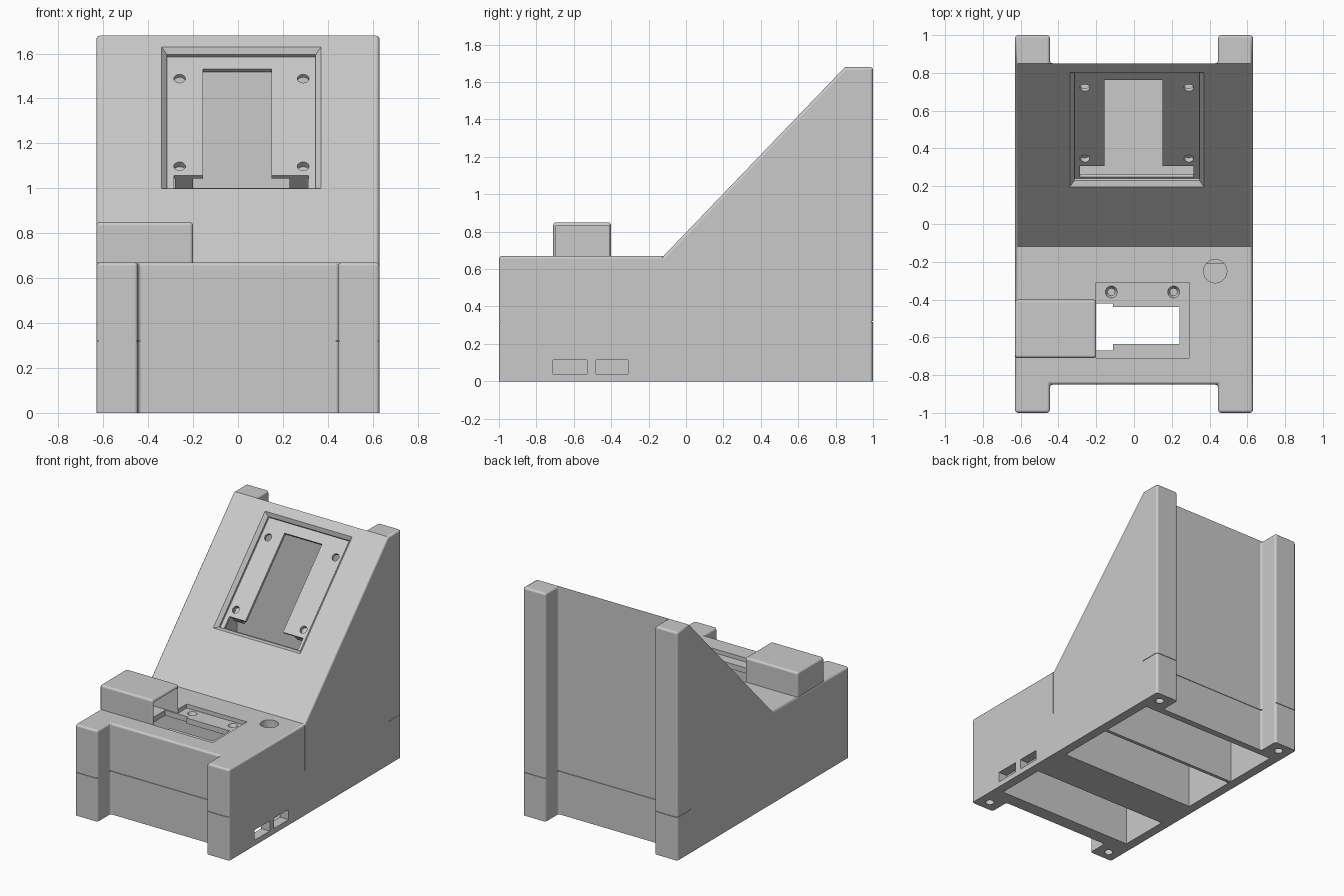
import bpy, bmesh, math
from mathutils import Matrix, Vector

old = bpy.data.objects.get("Cube")
if old:
    bpy.data.objects.remove(old, do_unlink=True)

COLOUR = (0.59, 0.59, 0.59, 1)
grey = bpy.data.materials.new("light grey plastic")
grey.use_nodes = True
grey.diffuse_color = COLOUR
grey.node_tree.nodes["Principled BSDF"].inputs["Base Color"].default_value = COLOUR

W, LEG, DECK, TOP = 0.63, 0.445, 0.67, 1.68


def finish(bm, name):
    bmesh.ops.recalc_face_normals(bm, faces=bm.faces)
    mesh = bpy.data.meshes.new(name)
    bm.to_mesh(mesh)
    bm.free()
    obj = bpy.data.objects.new(name, mesh)
    mesh.materials.append(grey)
    bpy.context.collection.objects.link(obj)
    return obj


def prism(name, points, offset):
    bm = bmesh.new()
    face = bm.faces.new([bm.verts.new(p) for p in points])
    side = bmesh.ops.extrude_face_region(bm, geom=[face])["geom"]
    verts = [v for v in side if isinstance(v, bmesh.types.BMVert)]
    bmesh.ops.translate(bm, verts=verts, vec=offset)
    return finish(bm, name)


def box(name, x, y, z, frame=Matrix(), taper=0):
    # taper moves the upper rim outward on every side
    bm = bmesh.new()
    rims = []
    for height, grow in ((z[0], 0), (z[1], taper)):
        x0, x1, y0, y1 = x[0] - grow, x[1] + grow, y[0] - grow, y[1] + grow
        rims.append([bm.verts.new(frame @ Vector((a, b, height)))
                     for a, b in ((x0, y0), (x1, y0), (x1, y1), (x0, y1))])
    low, high = rims
    bm.faces.new(low)
    bm.faces.new(high)
    for i in range(4):
        bm.faces.new((low[i - 1], low[i], high[i], high[i - 1]))
    return finish(bm, name)


def apply(obj, mod):
    bpy.context.view_layer.objects.active = obj
    bpy.ops.object.modifier_apply(modifier=mod.name)


def boolean(obj, tool, operation="DIFFERENCE"):
    mod = obj.modifiers.new("cut", "BOOLEAN")
    mod.operation, mod.solver, mod.object = operation, "EXACT", tool
    apply(obj, mod)
    bpy.data.objects.remove(tool, do_unlink=True)


def cut(obj, *ranges, **options):
    boolean(obj, box("cutter", *ranges, **options))


def drill(obj, x, y, z, r, depth, frame=Matrix(), flare=1):
    bm = bmesh.new()
    bmesh.ops.create_cone(bm, cap_ends=True, segments=24, radius1=r, radius2=r * flare, depth=depth,
                          matrix=frame @ Matrix.Translation((x, y, z)))
    boolean(obj, finish(bm, "drill"))


def round_edges(obj, width):
    mod = obj.modifiers.new("round", "BEVEL")
    mod.width, mod.segments, mod.limit_method = width, 3, "ANGLE"
    mod.angle_limit = math.radians(50)
    apply(obj, mod)


# Housing: side profile crossed with the footprint that leaves four corner posts
profile = [(-1, -0.1), (1, -0.1), (1, TOP), (0.85, TOP), (-0.12, DECK), (-1, DECK)]
housing = prism("housing", [(-W, y, z) for y, z in profile], (2 * W, 0, 0))
post = [(W + 0.1, 1.1), (LEG, 1.1), (LEG, 0.85)]
plan = []
for sx, sy, step in ((1, 1, 1), (-1, 1, -1), (-1, -1, 1), (1, -1, -1)):
    plan += [(sx * x, sy * y, -0.3) for x, y in post[::step]]
boolean(housing, prism("footprint", plan, (0, 0, 3)), "INTERSECT")
round_edges(housing, 0.016)
cut(housing, (-2, 2), (-2, 2), (-0.5, 0))

# Hollow display chamber behind the slope
chamber = [(0, 0.39), (0.8, 0.39), (0.8, 1.541), (0, 0.7085)]
boolean(housing, prism("chamber", [(-0.57, y, z) for y, z in chamber], (1.14, 0, 0)))

# Bays open from below; the front one widens above its floor plate
for y, top in (((-0.75, -0.37), 0.6), ((-0.07, 0.355), 0.35), ((0.38, 0.8), 0.35)):
    cut(housing, (-0.56, 0.56), y, (-0.1, top))
cut(housing, (-0.56, 0.56), (-0.5, -0.21), (0.035, 0.6))

# Display recess with a chamfered rim, in a frame lying on the slope
slope = math.atan2(TOP - DECK, 0.97)
tilt = Matrix.Translation((0, -0.12, DECK)) @ Matrix.Rotation(slope, 4, "X")
cut(housing, (-0.316, 0.346), (0.481, 1.306), (-0.024, 0.016), frame=tilt, taper=0.04)
cut(housing, (-0.316, 0.346), (0.481, 1.306), (-0.04, 0.01), frame=tilt)

# Pads behind the lower mounting holes, then the opening, cable slot and holes
for x in ((-0.28, -0.2), (0.23, 0.31)):
    boolean(housing, box("pad", x, (0.53, 0.7), (-0.12, -0.05), tilt), "UNION")
cut(housing, (-0.155, 0.15), (0.55, 1.233), (-0.08, 0.02), frame=tilt)
cut(housing, (-0.285, 0.315), (0.49, 0.575), (-0.13, 0.02), frame=tilt)
for x in (-0.26, 0.29):
    for u in (0.632, 1.173):
        drill(housing, x, u, -0.03, 0.026, 0.08, tilt)

# Deck window with its slot, countersunk screw holes and button hole
cut(housing, (-0.201, 0.29), (-0.71, -0.31), (0.64, 0.8))
cut(housing, (-0.3, 0.24), (-0.635, -0.44), (0.5, 0.8))
cut(housing, (-0.3, -0.11), (-0.67, -0.42), (0.5, 0.8))
for x in (-0.12, 0.21):
    drill(housing, x, -0.36, 0.63, 0.02, 0.03, flare=1.7)
drill(housing, 0.43, -0.25, 0.65, 0.062, 0.3)

# Side ports and mounting holes under the posts
for y in ((-0.71, -0.53), (-0.48, -0.31)):
    cut(housing, (0.5, 0.8), y, (0.04, 0.115))
for x in (-0.54, 0.54):
    for y in (-0.92, 0.92):
        drill(housing, x, y, 0, 0.03, 0.12)

# Fine joint grooves between the base and the upper shell
SEAM = (0.317, 0.323)
for s in (-1, 1):
    cut(housing, (-1, 1), sorted((s * 1.1, s * 0.995)), SEAM)
    cut(housing, (-LEG, LEG), sorted((s * 0.9, s * 0.845)), SEAM)
    side = sorted((s * 0.7, s * 0.626))
    cut(housing, side, (0.85, 1.1), SEAM)
cut(housing, (0.626, 0.7), (-0.128, -0.122), (0.33, 0.672))

# Raised slot cover on the deck, open towards the window
cover = box("slot_cover", (-W, -0.2), (-0.71, -0.4), (0.5, 0.85))
round_edges(cover, 0.016)
cut(cover, (-1, 1), (-1, 1), (0.4, DECK))
for part in (cover, housing):
    cut(part, (-0.6, -0.15), (-0.695, -0.41), (0.64, 0.83))

# Smooth the rounded edges while keeping the large faces flat
for part in (housing, cover):
    bpy.ops.object.select_all(action="DESELECT")
    part.select_set(True)
    bpy.context.view_layer.objects.active = part
    bpy.ops.object.shade_smooth_by_angle(angle=math.radians(35))
    flat = part.modifiers.new("flat faces", "WEIGHTED_NORMAL")
    flat.keep_sharp = True
    flat.weight = 100
